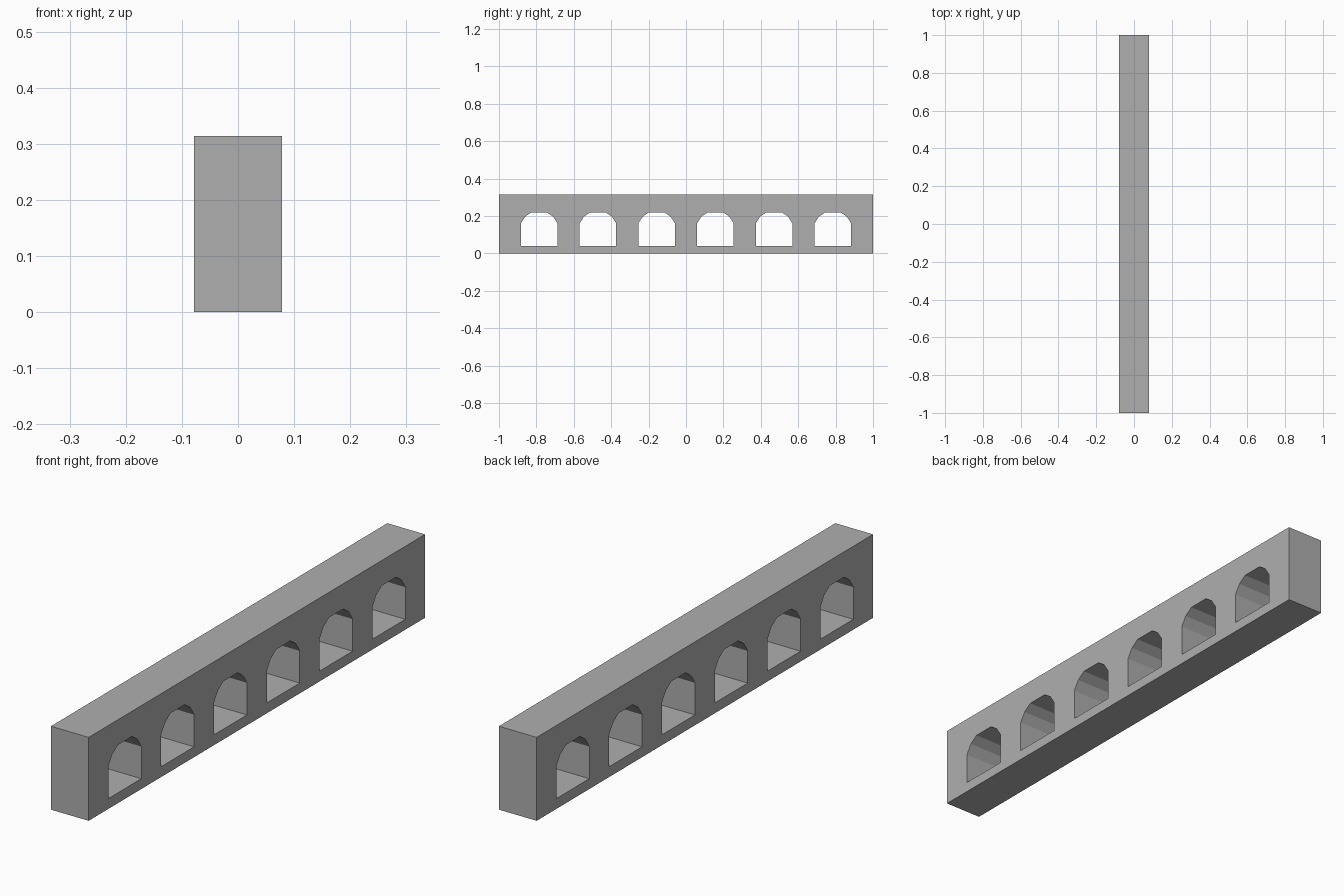
import bpy, bmesh

if "Cube" in bpy.data.objects:
    bpy.data.objects.remove(bpy.data.objects["Cube"])

WIDTH, LENGTH, HEIGHT = 0.157, 2.0, 0.314
BAYS = 6
PITCH = 0.314


def arch_prism(bm, yc):
    # Faceted arch outline, extruded through the wall along x
    half = [(0.098, 0.039), (0.098, 0.16), (0.075, 0.196), (0.042, 0.219)]
    outline = half + [(-y, z) for y, z in reversed(half)]
    face = bm.faces.new([bm.verts.new((-WIDTH, yc + y, z)) for y, z in outline])
    ext = bmesh.ops.extrude_face_region(bm, geom=[face])
    verts = [v for v in ext["geom"] if isinstance(v, bmesh.types.BMVert)]
    bmesh.ops.translate(bm, verts=verts, vec=(2 * WIDTH, 0, 0))


# Solid wall block in dark grey
bpy.ops.mesh.primitive_cube_add(size=1, location=(0, 0, HEIGHT / 2))
wall = bpy.context.object
wall.name = "arcade_wall"
wall.scale = (WIDTH, LENGTH, HEIGHT)
bpy.ops.object.transform_apply(location=True, rotation=False, scale=True)
stone = bpy.data.materials.new("dark_grey_stone")
stone.diffuse_color = (0.43, 0.43, 0.43, 1)
stone.use_nodes = True
stone.node_tree.nodes["Principled BSDF"].inputs["Base Color"].default_value = stone.diffuse_color
wall.data.materials.append(stone)

# Row of arch cutters
bm = bmesh.new()
for i in range(BAYS):
    arch_prism(bm, (i - (BAYS - 1) / 2) * PITCH)
bmesh.ops.recalc_face_normals(bm, faces=bm.faces)
mesh = bpy.data.meshes.new("arch_cutters")
bm.to_mesh(mesh)
bm.free()
mesh.materials.append(stone)
cutter = bpy.data.objects.new("arch_cutters", mesh)
bpy.context.collection.objects.link(cutter)
cutter.hide_render = True

# Cut the openings, then discard the cutters
mod = wall.modifiers.new("arch_openings", "BOOLEAN")
mod.operation = "DIFFERENCE"
mod.solver = "EXACT"
mod.object = cutter
bpy.context.view_layer.objects.active = wall
bpy.ops.object.modifier_apply(modifier=mod.name)
bpy.data.objects.remove(cutter)
